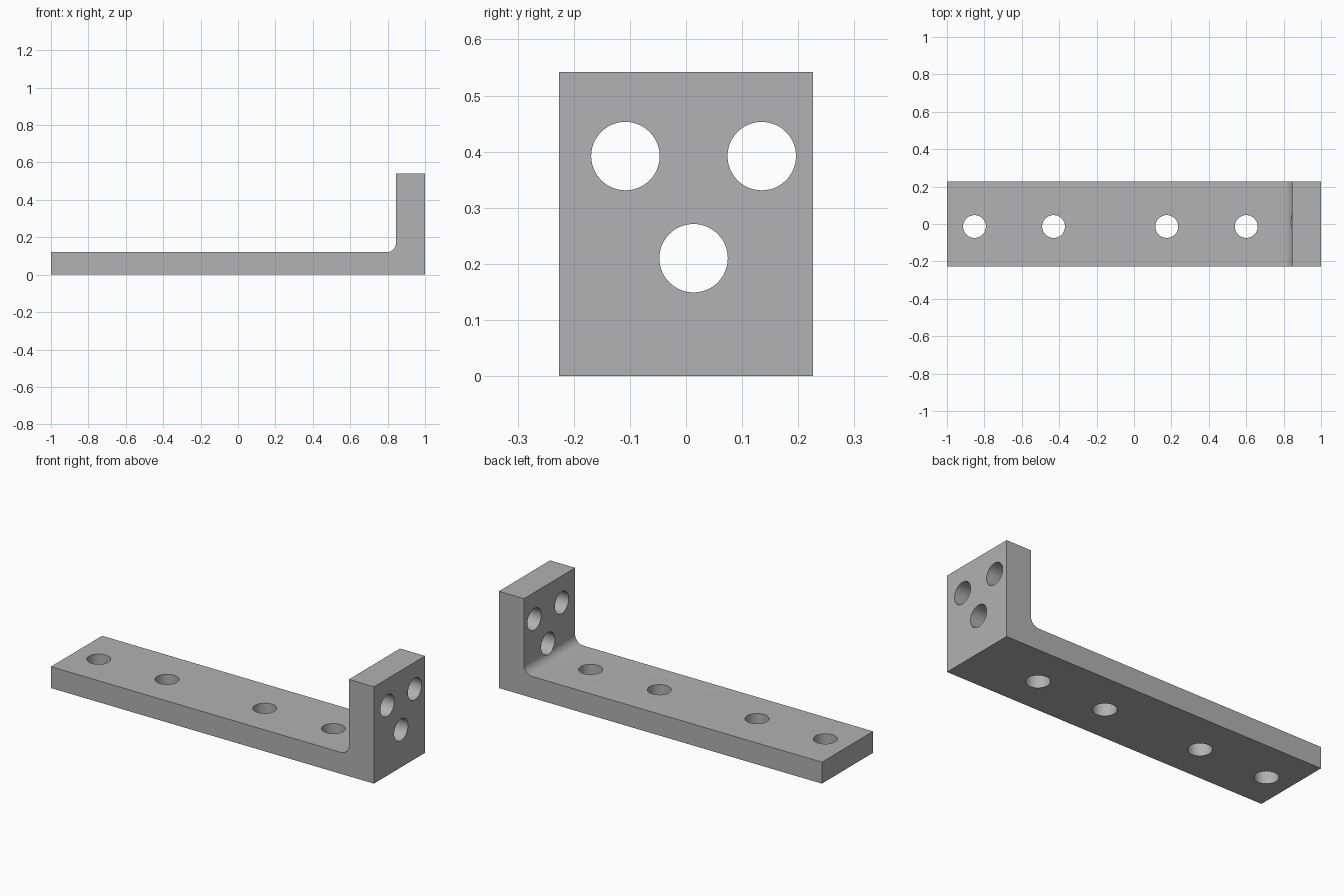
import bpy, bmesh, math
from mathutils import Matrix, Vector

if "Cube" in bpy.data.objects:
    bpy.data.objects.remove(bpy.data.objects["Cube"], do_unlink=True)

HALF_WIDTH, HEIGHT = 0.226, 0.542
BASE_TOP, WALL_X, FILLET = 0.12, 0.845, 0.05
HOLE_R, HOLE_OFFSET = 0.061, 0.0135

# Plain grey metal
metal = bpy.data.materials.new("grey_metal")
metal.use_nodes = True
grey = (0.445, 0.445, 0.445, 1)
metal.diffuse_color = grey
metal.node_tree.nodes["Principled BSDF"].inputs["Base Color"].default_value = grey


def add_object(name, bm):
    bmesh.ops.recalc_face_normals(bm, faces=bm.faces)
    mesh = bpy.data.meshes.new(name)
    bm.to_mesh(mesh)
    bm.free()
    mesh.materials.append(metal)
    obj = bpy.data.objects.new(name, mesh)
    bpy.context.collection.objects.link(obj)
    return obj


# L-shaped side profile with a filleted inner corner
profile = [(-1, 0), (1, 0), (1, HEIGHT), (WALL_X, HEIGHT)]
steps = 12
for i in range(steps + 1):
    a = math.pi / 2 * i / steps
    profile.append((WALL_X - FILLET + FILLET * math.cos(a),
                    BASE_TOP + FILLET - FILLET * math.sin(a)))
profile.append((-1, BASE_TOP))

bm = bmesh.new()
side = bm.faces.new([bm.verts.new((x, -HALF_WIDTH, z)) for x, z in profile])
extruded = bmesh.ops.extrude_face_region(bm, geom=[side])["geom"]
bmesh.ops.translate(bm, vec=(0, 2 * HALF_WIDTH, 0),
                    verts=[v for v in extruded if isinstance(v, bmesh.types.BMVert)])
bracket = add_object("angle_bracket", bm)

# Drill cutters: four through the base, three through the upright
bm = bmesh.new()


def drill(center, depth, rotation=Matrix()):
    bmesh.ops.create_cone(bm, cap_ends=True, segments=48, radius1=HOLE_R,
                          radius2=HOLE_R, depth=depth,
                          matrix=Matrix.Translation(Vector(center)) @ rotation)


for x in (-0.853, -0.43, 0.175, 0.60):
    drill((x, -HOLE_OFFSET, BASE_TOP / 2), 0.3)
sideways = Matrix.Rotation(math.pi / 2, 4, "Y")
for y, z in ((-0.108, 0.392), (0.135, 0.392), (HOLE_OFFSET, 0.21)):
    drill((0.92, y, z), 0.4, sideways)
cutter = add_object("hole_cutter", bm)
cutter.hide_render = True

# Cut the holes, then discard the cutter
cut = bracket.modifiers.new("holes", "BOOLEAN")
cut.operation, cut.solver, cut.object = "DIFFERENCE", "EXACT", cutter
bpy.ops.object.select_all(action="DESELECT")
bpy.context.view_layer.objects.active = bracket
bracket.select_set(True)
bpy.ops.object.modifier_apply(modifier=cut.name)
bpy.data.objects.remove(cutter, do_unlink=True)
bpy.ops.object.shade_smooth_by_angle(angle=math.radians(30))
